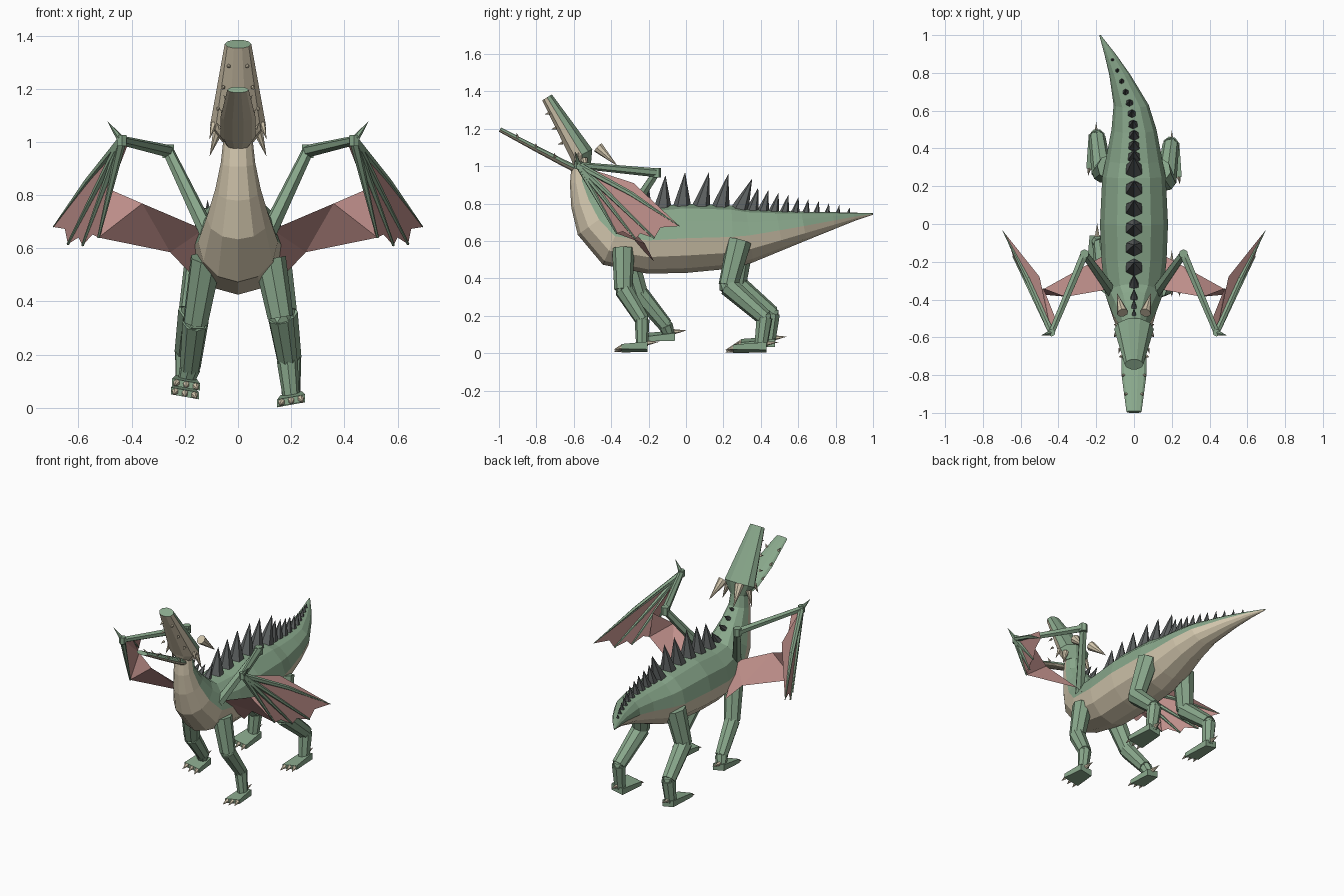
import bpy, bmesh, math
from mathutils import Vector, Matrix

cube = bpy.data.objects.get("Cube")
if cube:
    bpy.data.objects.remove(cube, do_unlink=True)


def material(name, rgb):
    m = bpy.data.materials.new(name)
    m.use_nodes = True
    m.diffuse_color = (*rgb, 1)
    m.node_tree.nodes["Principled BSDF"].inputs["Base Color"].default_value = (*rgb, 1)
    return m


GREEN = material("scale_green", (.25, .39, .26))
CREAM = material("belly_cream", (.65, .57, .42))
PINK = material("membrane_pink", (.53, .28, .26))
DARK = material("spike_charcoal", (.11, .12, .12))


def finish(bm, name, *mats, solid=True):
    if solid:
        bmesh.ops.recalc_face_normals(bm, faces=bm.faces)
    me = bpy.data.meshes.new(name)
    bm.to_mesh(me)
    bm.free()
    for m in mats:
        me.materials.append(m)
    ob = bpy.data.objects.new(name, me)
    bpy.context.collection.objects.link(ob)


def add_cone(bm, a, b, r1, r2=0.0, sides=6):
    """Straight tapered limb or spike from a to b."""
    a, b = Vector(a), Vector(b)
    d = b - a
    mat = d.to_track_quat('Z', 'Y').to_matrix().to_4x4()
    mat.translation = (a + b) / 2
    bmesh.ops.create_cone(bm, cap_ends=True, segments=sides, radius1=r1,
                          radius2=r2, depth=d.length, matrix=mat)


def frames(rings):
    """Centre, half width, half depth and upward normal of every ring."""
    out = []
    for i, (x, y, z, rx, rn) in enumerate(rings):
        p, q = rings[max(i - 1, 0)], rings[min(i + 1, len(rings) - 1)]
        n = Vector((0, q[2] - p[2], p[1] - q[1])).normalized()
        out.append((Vector((x, y, z)), rx, rn, n))
    return out


def loft(name, rings, sides=12):
    """Oval tube: green upper half, cream lower half."""
    bm = bmesh.new()
    loops = []
    for c, rx, rn, n in frames(rings):
        loop = []
        for j in range(sides):
            a = math.tau * j / sides
            loop.append(bm.verts.new(c + Vector((rx * math.cos(a), 0, 0)) + n * rn * math.sin(a)))
        loops.append(loop)
    for lo, hi in zip(loops, loops[1:]):
        for j in range(sides):
            k = (j + 1) % sides
            f = bm.faces.new((lo[j], lo[k], hi[k], hi[j]))
            f.material_index = int(j >= sides // 2)
    bm.faces.new(loops[0])
    bm.faces.new(loops[-1])
    finish(bm, name, GREEN, CREAM)


# Body, from tail tip to top of neck
body = [(-.18, 1.0, .745, .004, .004), (-.127, .9, .73, .03, .022),
        (-.075, .79, .71, .056, .045), (-.015, .63, .68, .093, .078),
        (0, .5, .657, .119, .107), (0, .34, .63, .15, .145),
        (0, .25, .622, .168, .168), (0, 0, .615, .18, .185),
        (0, -.2, .603, .172, .178), (0, -.38, .625, .15, .165),
        (0, -.465, .715, .118, .14), (0, -.52, .82, .086, .102),
        (0, -.556, .92, .065, .066), (0, -.56, 1.01, .055, .052)]
loft("body", body)

# Head with open mouth
loft("upper_head", [(0, -.555, 1.0, .06, .048), (0, -.557, 1.062, .105, .066),
                    (0, -.743, 1.368, .05, .032)], 10)
loft("lower_jaw", [(0, -.6, .99, .045, .02), (0, -.66, 1.02, .066, .019),
                   (0, -.8, 1.093, .066, .017), (0, -.995, 1.196, .04, .013)], 10)

# Teeth along both jaws, and the horns
bm = bmesh.new()
for s in (1, -1):
    for i in range(3):
        t = i / 2
        base = Vector((s * (.075 - .04 * t), -.66 - .07 * t, 1.125 + .16 * t))
        add_cone(bm, base, base + Vector((s * .006, -.026, -.008)), .008)
        base = Vector((s * (.066 - .025 * t), -.7 - .2 * t, 1.05 + .105 * t))
        add_cone(bm, base, base + Vector((s * .014, -.005, .022)), .008)
finish(bm, "teeth", CREAM)
bm = bmesh.new()
for s in (1, -1):
    add_cone(bm, (s * .06, -.47, 1.1), (s * .09, -.365, 1.0), .03, sides=8)
    add_cone(bm, (s * .075, -.545, 1.04), (s * .107, -.53, .945), .02, sides=8)
    add_cone(bm, (s * .09, -.58, 1.07), (s * .107, -.6, 1.01), .014)
finish(bm, "horns", CREAM)

# Spikes follow the ridge of the back
ridge = [c + n * rn for c, rx, rn, n in frames(body)]


def ridge_at(y):
    for a, b in zip(ridge, ridge[1:]):
        if b.y <= y <= a.y:
            p = a.lerp(b, (a.y - y) / max(a.y - b.y, 1e-6))
            d = b - a
            return p, Vector((0, d.z, -d.y)).normalized()
    return ridge[-1], Vector((0, 1, 0))


bm = bmesh.new()
spikes = [(-.48, .04, .015), (-.44, .05, .019), (-.39, .06, .023), (-.32, .08, .03)]
spikes += [(-.23 + .104 * i, .155 + .018 * math.sin(i * .6), .049) for i in range(6)]
spikes += [(.355 + .057 * i, .115 - .0095 * i, .037 - .0028 * i) for i in range(10)]
for y, h, r in spikes:
    p, n = ridge_at(y)
    add_cone(bm, p - n * .015, p + n * h + Vector((0, h * .2, 0)), r)
finish(bm, "back_spikes", DARK)


# Legs: chain of limb pieces, wedge foot rolled outward, claws
def leg(name, joints, radii, foot_len):
    bm = bmesh.new()
    for a, b, r in zip(joints, joints[1:], radii):
        add_cone(bm, a, b, r * 1.1, r * .88, 8)
    for p, r in zip(joints[1:-1], radii[1:]):
        bmesh.ops.create_icosphere(bm, subdivisions=1, radius=r * 1.05,
                                   matrix=Matrix.Translation(p))
    x, y, z = joints[-1]
    roll = math.copysign(.18, x)
    for v in bmesh.ops.create_cube(bm, size=1)["verts"]:
        front, top = v.co.y < 0, v.co.z > 0
        dx = v.co.x * (.105 if front else .08)
        v.co = Vector((x + dx, y - foot_len + .04 if front else y + .03,
                       z + dx * roll + ((0 if front else .015) if top else -.026)))
    finish(bm, name, GREEN)
    bm = bmesh.new()
    tip = y - foot_len + .045
    for dx in (-.036, 0, .036):
        lift = z + dx * roll
        add_cone(bm, (x + dx, tip, lift - .012), (x + dx * 1.2, tip - .045, lift - .026), .014)
    add_cone(bm, (x, y + .025, z + .015), (x, y + .095, z + .022), .014)
    finish(bm, name + "_claws", CREAM)


leg("left_front_leg", [(.12, -.335, .56), (.16, -.335, .34), (.185, -.235, .18),
                       (.2, -.235, .04)], (.055, .045, .036), .15)
leg("right_front_leg", [(-.12, -.325, .56), (-.16, -.25, .32), (-.18, -.11, .15),
                        (-.195, -.09, .1)], (.055, .045, .036), .15)
leg("left_hind_leg", [(.13, .285, .6), (.17, .225, .36), (.195, .42, .19),
                      (.2, .4, .037)], (.06, .05, .04), .19)
leg("right_hind_leg", [(-.13, .3, .6), (-.17, .27, .37), (-.195, .46, .21),
                       (-.2, .445, .067)], (.06, .05, .04), .19)

# Wings: arm bones, fingers and membranes
for s, side in ((1, "left"), (-1, "right")):
    def V(x, y, z):
        return Vector((s * x, y, z))
    shoulder, elbow, wrist = V(.11, -.37, .65), V(.262, -.158, .965), V(.437, -.575, 1.005)
    knuckle = V(.565, -.29, .85)
    tips = [V(.695, -.035, .68), V(.64, -.17, .615), V(.585, -.27, .61), V(.525, -.37, .64)]

    bm = bmesh.new()
    add_cone(bm, shoulder, elbow, .032, .022)
    add_cone(bm, elbow, wrist, .024, .018)
    for j, r in ((elbow, .025), (wrist, .021)):
        add_cone(bm, j - Vector((0, 0, r)), j + Vector((0, 0, r)), r, r)
    add_cone(bm, wrist, V(.492, -.59, 1.078), .016)
    add_cone(bm, wrist, knuckle, .018, .014)
    add_cone(bm, knuckle, tips[0], .014, .002)
    for t in tips[1:]:
        add_cone(bm, wrist, t, .018, .005)
    finish(bm, side + "_wing_bones", GREEN)

    bm = bmesh.new()

    def sheet(*pts):
        bm.faces.new([bm.verts.new(p) for p in pts])
    sheet(wrist, knuckle, tips[0])
    for a, b in zip(tips, tips[1:]):
        notch = ((a + b) / 2).lerp(wrist, .07)
        sheet(wrist, a, notch)
        sheet(wrist, notch, b)
    inner, fold = V(.48, -.34, .82), V(.5, -.28, .91)
    bend, forearm = V(.36, -.385, .768), elbow.lerp(wrist, .85)
    body_top, body_low, mid = V(.13, -.345, .67), V(.165, -.17, .49), V(.255, -.22, .585)
    sheet(wrist, fold, tips[0])
    sheet(wrist, forearm, inner)
    sheet(wrist, inner, tips[3])
    sheet(body_top, bend, mid)
    sheet(bend, inner, tips[3])
    sheet(bend, tips[3], mid)
    sheet(body_top, mid, body_low)
    finish(bm, side + "_wing_membrane", PINK, solid=False)
